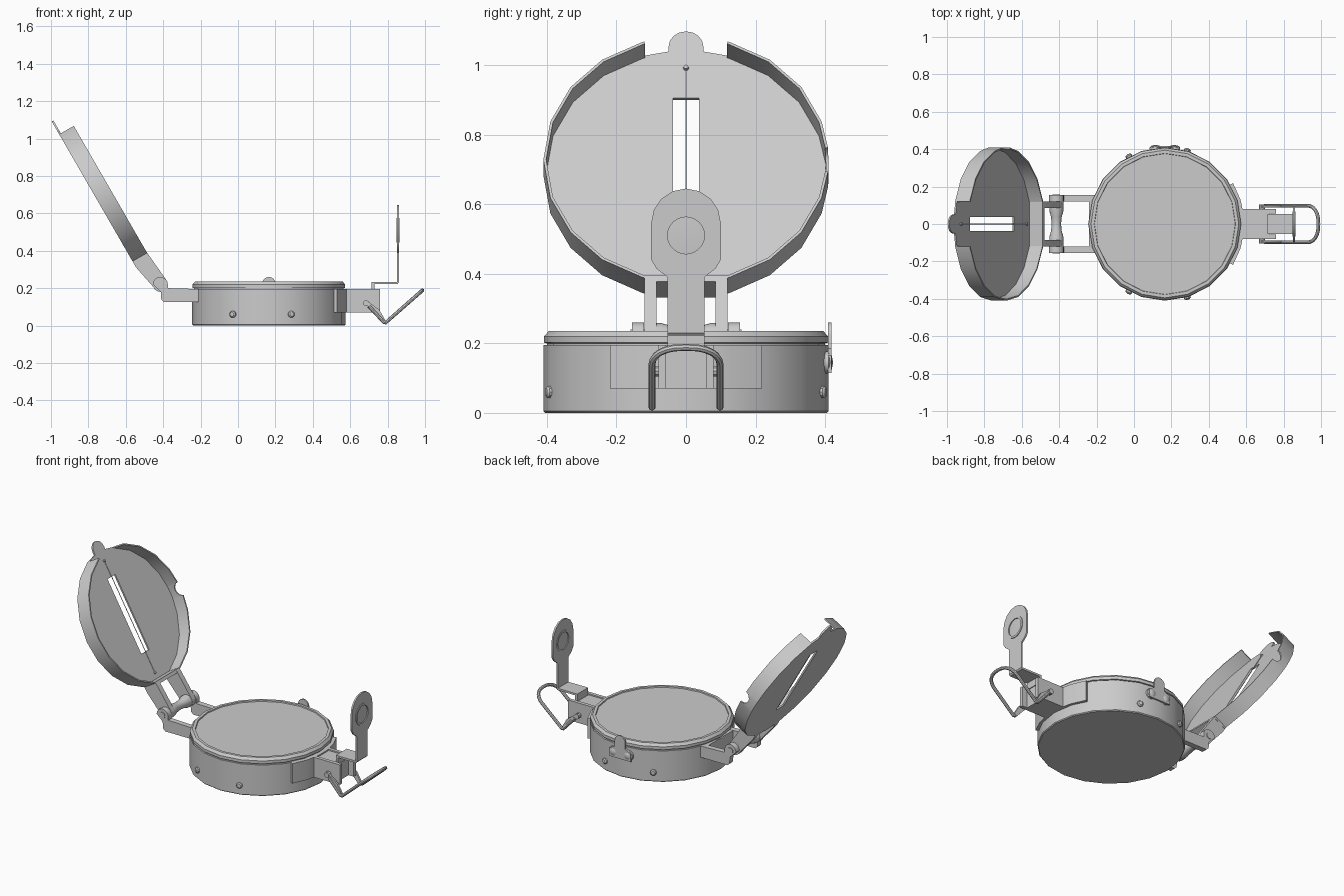
import bpy, bmesh
from math import sin, cos, pi, radians, sqrt, asin
from mathutils import Matrix, Vector

if "Cube" in bpy.data.objects:
    bpy.data.objects.remove(bpy.data.objects["Cube"])

T = Matrix.Translation
SIDE = Matrix.Rotation(pi / 2, 4, 'X')              # profile xy -> world xz
FACE = Matrix(((0, 0, 1, 0), (1, 0, 0, 0), (0, 1, 0, 0), (0, 0, 0, 1)))  # xy -> yz
LID = T((-0.76, 0, 0.683)) @ Matrix.Rotation(radians(60), 4, 'Y')
CX, R, N = 0.165, 0.41, 20
BODY = T((CX, 0, 0))


def add(name, mesh, smooth=True):
    ob = bpy.data.objects.new(name, mesh)
    bpy.context.collection.objects.link(ob)
    if smooth:
        bpy.ops.object.select_all(action='DESELECT')
        ob.select_set(True)
        bpy.context.view_layer.objects.active = ob
        bpy.ops.object.shade_smooth_by_angle(angle=radians(32))
    return ob


def curve_mesh(name, cu, M):
    tmp = bpy.data.objects.new("tmp", cu)
    bpy.context.collection.objects.link(tmp)
    dg = bpy.context.evaluated_depsgraph_get()
    me = bpy.data.meshes.new_from_object(tmp.evaluated_get(dg))
    bpy.data.objects.remove(tmp)
    me.transform(M)
    return add(name, me)


def spline(cu, pts, cyclic):
    s = cu.splines.new('POLY')
    s.points.add(len(pts) - 1)
    for p, c in zip(s.points, pts):
        p.co = (*c, *([0] * (3 - len(c))), 1)
    s.use_cyclic_u = cyclic


def slab(name, loops, z0, z1, M=Matrix()):
    """Flat outline (with holes) given thickness from z0 to z1."""
    cu = bpy.data.curves.new(name, 'CURVE')
    cu.dimensions, cu.fill_mode, cu.extrude = '2D', 'BOTH', (z1 - z0) / 2
    for lp in loops:
        spline(cu, lp, True)
    return curve_mesh(name, cu, M @ T((0, 0, (z0 + z1) / 2)))


def tube(name, pts, r, M=Matrix()):
    cu = bpy.data.curves.new(name, 'CURVE')
    cu.dimensions, cu.bevel_depth, cu.bevel_resolution = '3D', r, 2
    cu.use_fill_caps = True
    spline(cu, pts, False)
    return curve_mesh(name, cu, M)


def lathe(name, prof, n, M=Matrix()):
    bm = bmesh.new()
    vs = [bm.verts.new((r, 0, z)) for r, z in prof]
    es = [bm.edges.new(e) for e in zip(vs, vs[1:])]
    bmesh.ops.spin(bm, geom=vs + es, cent=(0, 0, 0), axis=(0, 0, 1), angle=2 * pi, steps=n)
    bmesh.ops.remove_doubles(bm, verts=bm.verts, dist=1e-5)
    bmesh.ops.recalc_face_normals(bm, faces=bm.faces)
    me = bpy.data.meshes.new(name)
    bm.to_mesh(me)
    me.transform(M)
    return add(name, me)


def wall(name, cols, r0, r1, z0, M):
    """Curved strip; cols are (angle, top height)."""
    bm = bmesh.new()
    rows = [[bm.verts.new((r * cos(a), r * sin(a), z))
             for r, z in ((r0, z0), (r1, z0), (r1, h), (r0, h))] for a, h in cols]
    for p, q in zip(rows, rows[1:]):
        for i in range(4):
            bm.faces.new((p[i], p[(i + 1) % 4], q[(i + 1) % 4], q[i]))
    bm.faces.new(rows[0])
    bm.faces.new(rows[-1])
    bmesh.ops.recalc_face_normals(bm, faces=bm.faces)
    me = bpy.data.meshes.new(name)
    bm.to_mesh(me)
    me.transform(M)
    return add(name, me)


def arc(cx, cy, r, a0, a1, n=8):
    return [(cx + r * cos(radians(a0 + (a1 - a0) * i / n)),
             cy + r * sin(radians(a0 + (a1 - a0) * i / n))) for i in range(n + 1)]


def rect(x0, x1, y0, y1):
    return [(x0, y0), (x1, y0), (x1, y1), (x0, y1)]


# Body, bezel and glass
lathe("compass_body", [(0, 0), (0.405, 0), (R, 0.005), (R, 0.195), (0.395, 0.195), (0, 0.195)], N, BODY)
lathe("bezel_ring", [(0.38, 0.19), (0.4, 0.19), (0.4, 0.2), (0.408, 0.202), (0.408, 0.22), (0.395, 0.235),
                     (0.378, 0.235), (0.375, 0.222)], N, BODY)
lathe("glass", [(0, 0.228), (0.378, 0.228)], N, BODY)

# Side rivets
for a in (73, 118, -73, -118):
    M = BODY @ Matrix.Rotation(radians(a), 4, 'Z') @ T((0.395, 0, 0.06)) @ FACE
    lathe("side_rivet", [(0, 0.028), (0.012, 0.026), (0.018, 0.02), (0.018, 0)], 10, M)

# Locking tab on the back with its two knobs
tab = [(CX - 0.075, 0.115), (CX + 0.075, 0.115), (CX + 0.075, 0.165), (CX + 0.036, 0.185)]
slab("lock_tab", [tab + arc(CX, 0.224, 0.036, 0, 180) + [(CX - 0.036, 0.185), (CX - 0.075, 0.165)]],
     -0.418, -0.408, SIDE)
for s in (-1, 1):
    M = T((CX + s * 0.05, 0.405, 0.145)) @ SIDE.inverted()
    lathe("lock_knob", [(0, 0.018), (0.02, 0.014), (0.032, 0.004), (0.032, -0.01)], 12, M)

# Lid plate with sighting slot and end tab
a0 = asin(0.05 / R)
outer = [(R * cos(a), R * sin(a)) for a in (2 * pi * i / N for i in range(N)) if abs(a - pi) > 0.05]
outer[N // 2:N // 2] = [(-0.405, 0.05)] + arc(-0.422, 0, 0.05, 90, 270) + [(-0.405, -0.05)]
slab("lid_plate", [outer, rect(-0.25, 0.22, -0.038, 0.038)], 0, 0.01, LID)

# Lid rim halves, the rear one notched for the locking tab
gap = asin(0.12 / R)
ends = [gap] + [2 * pi * i / N for i in range(1, N // 2)] + [pi - gap]
notch = [(pi / 2 + d / R, 0.09 - sqrt(max(0, 0.0016 - d * d)))
         for d in (-0.04, -0.038, -0.03, -0.015, 0, 0.015, 0.03, 0.038, 0.04)]
plain = [(a, 0.09) for a in ends]
wall("lid_rim_front", [(-a, h) for a, h in plain], 0.402, R, 0, LID)
wall("lid_rim_rear", sorted([c for c in plain if abs(c[0] - pi / 2) > 0.1] + notch), 0.402, R, 0, LID)

# Sighting wire with its end beads
tube("sight_wire", [(-0.35, 0, 0.012), (0.35, 0, 0.012)], 0.002, LID)
for x in (-0.35, 0.35):
    lathe("wire_bead", [(0, 0.022), (0.007, 0.018), (0.009, 0.008)], 8, LID @ T((x, 0, 0)))

# Hinge: lid arms, web, body arms, spool and pin
PX, PZ = -0.415, 0.22
slab("lid_hinge_web", [rect(0.385, 0.405, -0.12, 0.12)], 0, 0.09, LID)
arm = [(0.385, 0.0), (0.43, 0.0)] + arc(0.573, 0.067, 0.04, -100, 90) + [(0.385, 0.09)]
base = [(-0.2, 0.195), (-0.375, 0.2)] + arc(PX, PZ, 0.04, 0, 180) + \
       [(-0.413, 0.18), (-0.41, 0.14), (-0.395, 0.125), (-0.2, 0.125)]
for s in (-1, 1):
    slab("lid_hinge_arm", [arm], s * 0.102 - 0.017, s * 0.102 + 0.017, LID @ SIDE)
    slab("body_hinge_arm", [base], s * 0.138 - 0.017, s * 0.138 + 0.017, SIDE)
slab("body_hinge_block", [[(-0.27, -0.155), (-0.2, -0.155), (-0.2, 0.155), (-0.27, 0.155),
                           (-0.24, 0.12), (-0.24, -0.12)]], 0.125, 0.195)
PIN = T((PX, 0, PZ)) @ SIDE
lathe("hinge_spool", [(0, -0.1), (0.038, -0.1), (0.038, -0.07), (0.029, -0.04), (0.025, 0),
                      (0.029, 0.04), (0.038, 0.07), (0.038, 0.1), (0, 0.1)], 16, PIN)
lathe("hinge_pin", [(0, -0.159), (0.02, -0.159), (0.02, 0.159), (0, 0.159)], 12, PIN)

# Eye bracket wrapped on the body, with channel sides
wall("bracket_band", [(radians(a), 0.195) for a in (-31, -18, -6, 6, 18, 31)], 0.4, 0.425, 0.07, BODY)
for s in (-1, 1):
    slab("bracket_cheek", [rect(0.57, 0.76, 0.07, 0.195)], s * 0.068 - 0.011, s * 0.068 + 0.011, SIDE)
    lathe("loop_rivet", [(0, 0.105), (0.016, 0.105), (0.016, 0.05), (0, 0.05)], 10,
          T((0.685, 0, 0.12)) @ (SIDE if s < 0 else SIDE.inverted()))
slab("bracket_core", [rect(0.57, 0.725, 0.07, 0.187)], -0.058, 0.058, SIDE)

# Rear sight: bent strip, rounded head and lens
slab("sight_strip", [[(0.715, 0.18), (0.73, 0.18), (0.73, 0.222), (0.853, 0.222), (0.86, 0.23), (0.86, 0.42),
                      (0.85, 0.42), (0.85, 0.234), (0.715, 0.234)]], -0.053, 0.053, SIDE)
half = [(0.053, 0.39), (0.085, 0.415), (0.1, 0.44)]
head = half + arc(0, 0.545, 0.1, 0, 180, 8) + [(-y, z) for y, z in reversed(half)]
slab("sight_head", [head, arc(0, 0.51, 0.058, 0, 345, 23)], 0.85, 0.86, FACE)
LENS = T((0, 0, 0.51)) @ FACE
lathe("lens_rim", [(0.053, 0.848), (0.066, 0.848), (0.066, 0.864), (0.053, 0.864), (0.053, 0.848)], 24, LENS)
lathe("lens", [(0, 0.851), (0.056, 0.853), (0.056, 0.858), (0, 0.861)], 24, LENS)

# Finger loop: flat lugs and bent wire
for s in (-1, 1):
    slab("loop_lug", [[(0.68, 0.14), (0.70, 0.09), (0.775, 0.012), (0.79, 0.025), (0.755, 0.085)]],
         s * 0.094 - 0.006, s * 0.094 + 0.006, SIDE)
pts = [(0.70, 0.098, 0.105), (0.78, 0.098, 0.017), (0.79, 0.098, 0.016)]
bend = []
for i in range(13):
    a = pi / 2 - pi * i / 12
    x = 0.93 + 0.056 * cos(a)
    y = 0.098 * (1 if sin(a) > 0 else -1) * abs(sin(a)) ** 0.8
    bend.append((x, y, 0.016 + (x - 0.79) * 0.88))
tube("finger_loop", pts + bend + [(x, -y, z) for x, y, z in reversed(pts)], 0.01)
